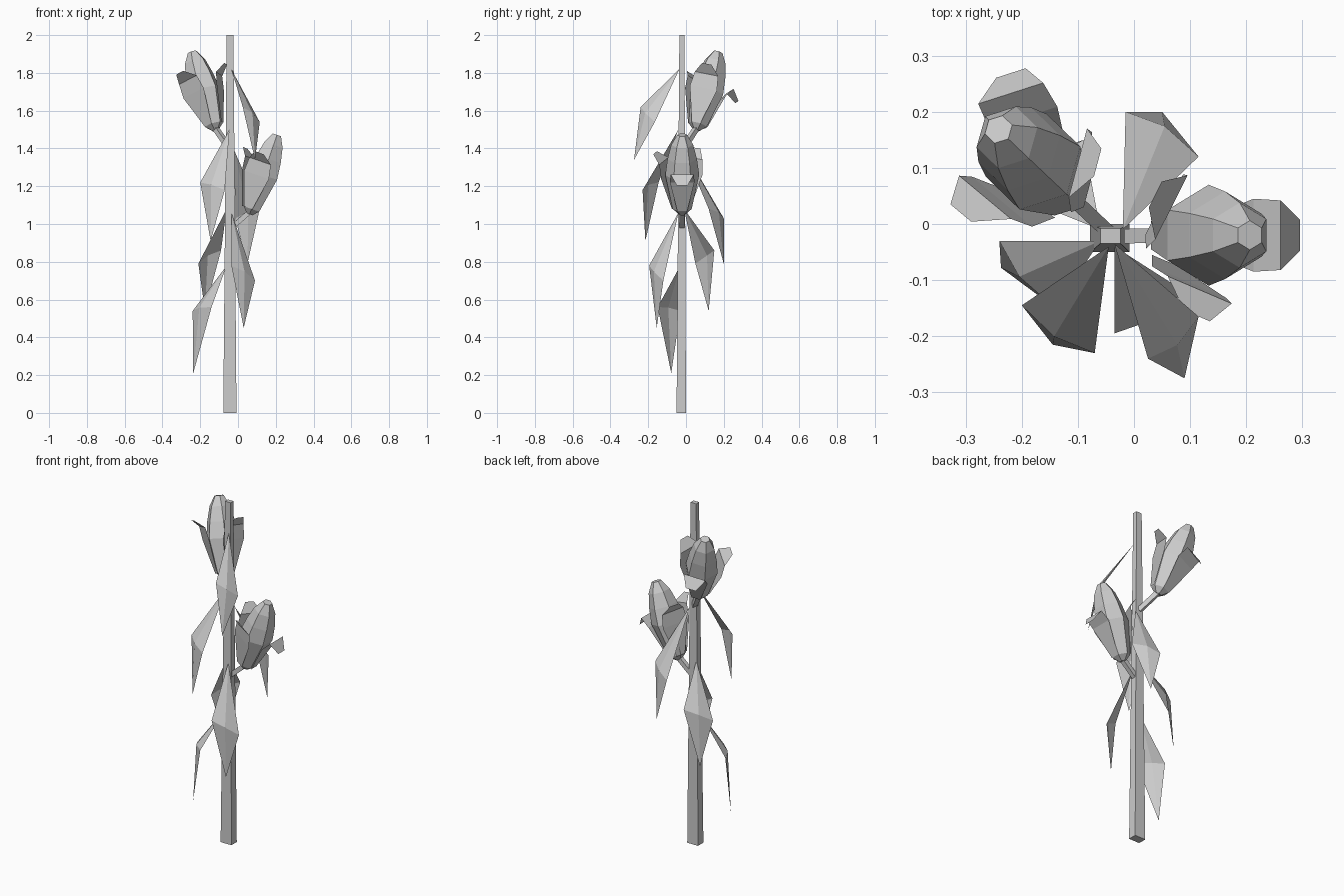
import bpy
from math import sin, cos, radians, pi
from mathutils import Vector

if "Cube" in bpy.data.objects:
    bpy.data.objects.remove(bpy.data.objects["Cube"])


def make(name, verts, faces):
    me = bpy.data.meshes.new(name)
    me.from_pydata([tuple(v) for v in verts], [], faces)
    me.update()
    ob = bpy.data.objects.new(name, me)
    bpy.context.collection.objects.link(ob)
    return ob


def loft(name, rings):
    """Skin equal-sized rings of points and cap both ends."""
    n = len(rings[0])
    faces = [tuple(range(n))[::-1]]
    for k in range(len(rings) - 1):
        for i in range(n):
            j = (i + 1) % n
            faces.append((k*n + i, k*n + j, (k+1)*n + j, (k+1)*n + i))
    faces.append(tuple(range((len(rings) - 1)*n, len(rings)*n)))
    return make(name, [p for r in rings for p in r], faces)


def rect(x0, x1, y0, y1, z):
    return [(x0, y0, z), (x1, y0, z), (x1, y1, z), (x0, y1, z)]


# square tapering main stem
loft("stem", [rect(-0.078, -0.008, -0.05, 0.0, 0), rect(-0.06, -0.024, -0.035, -0.008, 2)])

# drooping leaves: base, side, side, tip
leaves = [
    ((-0.035, -0.035, 1.82), (0.025, -0.24, 1.62), (0.115, -0.165, 1.54), (0.09, -0.275, 1.34)),
    ((-0.045, -0.04, 1.50), (-0.20, -0.145, 1.22), (-0.07, -0.23, 1.18), (-0.145, -0.215, 0.91)),
    ((-0.02, -0.01, 1.39), (0.115, 0.12, 1.08), (-0.015, 0.20, 1.03), (0.05, 0.20, 0.79)),
    ((-0.06, -0.01, 1.08), (-0.09, 0.15, 0.86), (-0.21, 0.05, 0.79), (-0.175, 0.12, 0.54)),
    ((-0.035, -0.04, 1.06), (-0.035, -0.195, 0.78), (0.09, -0.12, 0.70), (0.03, -0.155, 0.45)),
    ((-0.06, -0.03, 0.78), (-0.24, -0.03, 0.54), (-0.14, -0.15, 0.56), (-0.237, -0.078, 0.21)),
]
for i, pts in enumerate(leaves):
    b, s1, s2, t = map(Vector, pts)
    out = Vector((t.x - b.x, t.y - b.y, 0)).normalized()
    mid = (s1 + s2) / 2 + out * 0.015 + Vector((0, 0, 0.008))
    make(f"leaf_{i+1}", [b, s1, mid, s2, t], [(0, 1, 2), (0, 2, 3), (1, 4, 2), (2, 4, 3)])

# petal sections: radius, height along the flower axis, half width
HANGING = [(0.048, 0.01, 0.025), (0.088, 0.19, 0.065), (0.12, 0.245, 0.062), (0.172, 0.2, 0.028)]
RAISED = [(0.048, 0.01, 0.025), (0.09, 0.19, 0.075), (0.105, 0.265, 0.065), (0.155, 0.305, 0.026)]


def flower(tag, root, base, azimuth, tilt, petal_angles):
    base, root = Vector(base), Vector(root)
    az, ti = radians(azimuth), radians(tilt)
    h = Vector((cos(az), sin(az), 0))
    z = Vector((0, 0, 1))
    axis = z * cos(ti) + h * sin(ti)
    u = h * cos(ti) - z * sin(ti)
    v = axis.cross(u)

    def point(ang, r, a, side=0.0):
        d = u * cos(ang) + v * sin(ang)
        s = v * cos(ang) - u * sin(ang)
        return base + d * r + axis * a + s * side

    # closed six-sided bud
    start = radians(petal_angles[0])
    profile = [(0.018, -0.02), (0.05, 0.01), (0.09, 0.2), (0.078, 0.29),
               (0.058, 0.37), (0.026, 0.425)]
    loft(f"{tag}_bud", [[point(start + pi/6 + i*pi/3, r, a) for i in range(6)]
                        for r, a in profile])

    # three outer petals, the outermost hanging down
    for k, ang in enumerate(petal_angles):
        vs = [point(radians(ang), r, a, w * s)
              for r, a, w in (RAISED if k else HANGING) for s in (-1, 1)]
        make(f"{tag}_petal_{k+1}", vs,
             [(2*i, 2*i + 1, 2*i + 3, 2*i + 2) for i in range(3)])

    # flower stalk
    d = (base - root).normalized()
    p = d.cross(z).normalized()
    q = p.cross(d)
    loft(f"{tag}_stalk", [[c + p * (x * 0.013) + q * (y * 0.013)
                           for x, y in ((-1, -1), (1, -1), (1, 1), (-1, 1))]
                          for c in (root, base)])


flower("upper_flower", (-0.045, -0.015, 1.40), (-0.125, 0.06, 1.515), 137, 22, (-31, 93, -150))
flower("lower_flower", (-0.035, -0.022, 0.98), (0.068, -0.02, 1.07), 0, 19, (0, 152, -112))
